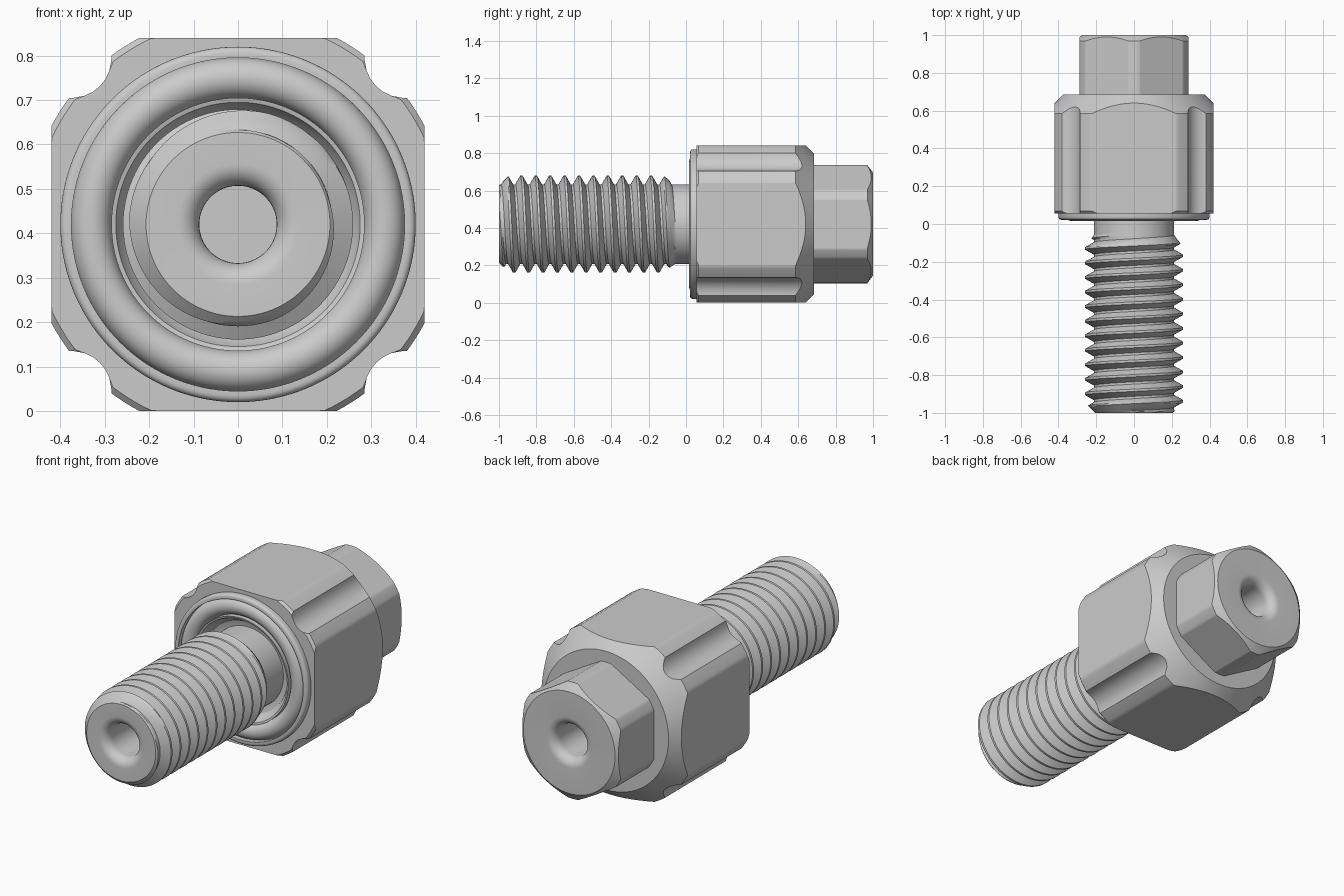
import bpy, bmesh
from math import sin, cos, pi, acos, sqrt, radians, hypot

AXIS_Z = 0.42
TAU = 2 * pi

if "Cube" in bpy.data.objects:
    bpy.data.objects.remove(bpy.data.objects["Cube"], do_unlink=True)

steel = bpy.data.materials.new("grey_steel")
steel.use_nodes = True
steel.diffuse_color = (0.6, 0.6, 0.6, 1)
steel.node_tree.nodes["Principled BSDF"].inputs["Base Color"].default_value = (0.6, 0.6, 0.6, 1)


def sweep(name, rows, angles):
    """Skin rows around the y axis; a row is (r, y) or a function of the angle."""
    bm = bmesh.new()
    grid = []
    for row in rows:
        ring = []
        for a in angles:
            r, y = row(a) if callable(row) else row
            ring.append(bm.verts.new((r * sin(a), y, AXIS_Z + r * cos(a))))
        grid.append(ring)
    for low, high in zip(grid, grid[1:]):
        for i in range(len(angles) - 1):
            bm.faces.new((low[i], low[i + 1], high[i + 1], high[i]))
    bmesh.ops.remove_doubles(bm, verts=bm.verts, dist=1e-5)
    bmesh.ops.dissolve_degenerate(bm, edges=bm.edges, dist=1e-5)
    bmesh.ops.recalc_face_normals(bm, faces=bm.faces)
    mesh = bpy.data.meshes.new(name)
    bm.to_mesh(mesh)
    bm.free()
    mesh.materials.append(steel)
    obj = bpy.data.objects.new(name, mesh)
    bpy.context.collection.objects.link(obj)
    bpy.ops.object.select_all(action='DESELECT')
    obj.select_set(True)
    bpy.context.view_layer.objects.active = obj
    bpy.ops.object.shade_smooth_by_angle(angle=radians(30))
    return obj


def circle_angles(count, corners=()):
    return sorted({round(i * TAU / count, 6) for i in range(count)}
                  | {round(c % TAU, 6) for c in corners}) + [TAU]


def bore(face_y, inward, depth, hole=0.087, fillet=0.05):
    """Blind hole with a rounded mouth, listed from the face to its floor."""
    mouth = [(hole + fillet * (1 - sin(t * pi / 16)),
              face_y + inward * fillet * (1 - cos(t * pi / 16))) for t in range(9)]
    return mouth + [(hole, face_y + inward * depth), (0, face_y + inward * depth)]


# Square body with rounded corners and a lengthwise groove in each corner
HALF, ROUND = 0.42, 0.475
GROOVE_D, GROOVE_R = 0.53, 0.09
square_corner = acos(HALF / ROUND)
groove_edge = acos((GROOVE_D**2 + ROUND**2 - GROOVE_R**2) / (2 * GROOVE_D * ROUND))


def body_section(a):
    off = (a + pi / 4) % (pi / 2) - pi / 4
    r = min(HALF / cos(off), ROUND)
    phi = pi / 4 - abs(off)
    if phi < groove_edge:
        r = min(r, GROOVE_D * cos(phi) - sqrt(GROOVE_R**2 - (GROOVE_D * sin(phi))**2))
    return r


def body_front(a):
    return min(body_section(a), 0.462), 0.055


def body_front_chamfer(a):
    r = body_section(a)
    return r, 0.055 + max(0, r - 0.462)


def body_back_chamfer(a):
    r = body_section(a)
    return r, 0.685 - (r - 0.375)


body_corners = [q * pi / 2 + s * c for q in range(4) for s in (-1, 1)
                for c in (square_corner, pi / 4 - groove_edge)]
lip = [(0.385 + 0.015 * cos(t * pi / 8), 0.037 - 0.015 * sin(t * pi / 8)) for t in range(5)]
seat = [(0, 0.085), (0.213, 0.085), (0.245, 0.075), (0.265, 0.05), (0.275, 0.025),
        (0.285, 0.022), (0.285, 0.08), (0.375, 0.08), (0.375, 0.022)]
sweep("square_body",
      seat + lip[::-1] + [(0.4, 0.055), body_front, body_front_chamfer,
                          body_back_chamfer, (0.375, 0.685), (0, 0.685)],
      circle_angles(144, body_corners))

# Sealing ring in the front groove
ring = [(0.33 + 0.046 * cos(t * TAU / 24), 0.062 + 0.046 * sin(t * TAU / 24))
        for t in range(25)]
sweep("sealing_ring", ring, circle_angles(96))

# Hexagonal head with turned corners and a chamfered end
FLAT, TURN, END = 0.288, 0.316, 0.275
hex_corner = acos(FLAT / TURN)


def hex_section(a):
    off = a % (pi / 3) - pi / 6
    return min(FLAT / cos(off), TURN)


def hex_base(a):
    return hex_section(a), 0.68


def hex_chamfer(a):
    r = hex_section(a)
    return r, 1 - 0.75 * (r - END)


hex_corners = [pi / 6 + k * pi / 3 + s * hex_corner for k in range(6) for s in (-1, 1)]
sweep("hex_head", [(0, 0.68), hex_base, hex_chamfer, (END, 1)] + bore(1, -1, 0.28),
      circle_angles(120, hex_corners))

# Threaded shank: rows follow the helix and are clamped at both ends
PITCH, MINOR, MAJOR, TIP = 0.077, 0.213, 0.259, 0.207
TOP, CREST = -0.04, -0.957
steps = (0, 0.08, 0.2, 0.32, 0.42, 0.5, 0.58, 0.68, 0.8, 0.92)


def thread_row(turn, part):
    def row(a):
        y = CREST + PITCH * (turn + part - 0.5 + a / TAU)
        y = min(max(y, -1), TOP)
        rise = min(max((0.42 - abs(part - 0.5)) / 0.34, 0), 1)
        r = MINOR + (MAJOR - MINOR) * rise
        runout = MINOR + (MAJOR - MINOR) * min(max((-0.06 - y) / 0.06, 0), 1)
        return min(r, runout, TIP + (y + 1)), y
    return row


threads = [thread_row(turn, part) for turn in range(-2, 14) for part in steps]
sweep("threaded_shank",
      bore(-1, 1, 0.28)[::-1] + [(TIP, -1)] + threads + [(MINOR, TOP), (MINOR, 0.1), (0, 0.1)],
      circle_angles(96))
